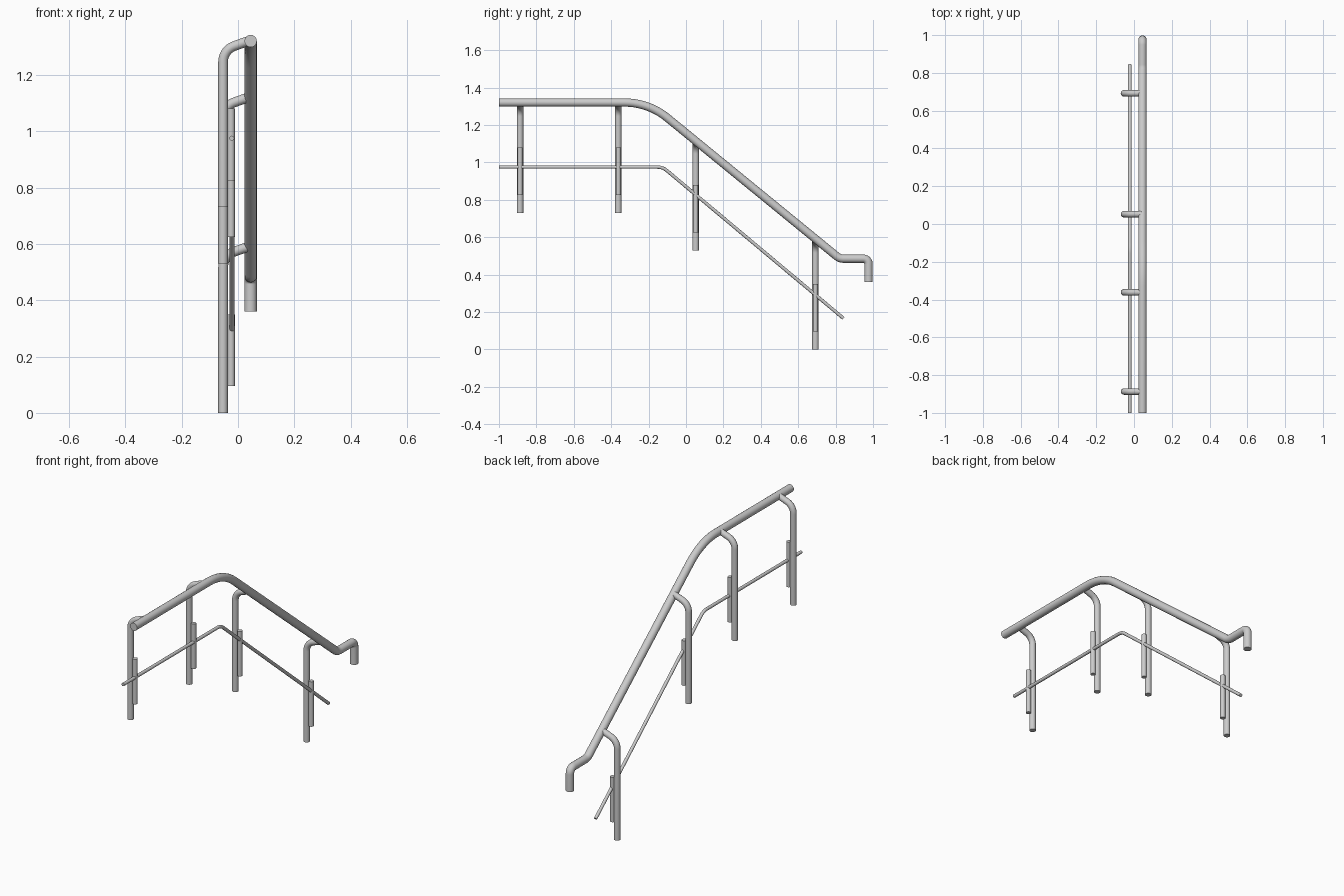
import bpy, math
from mathutils import Vector

if "Cube" in bpy.data.objects:
    bpy.data.objects.remove(bpy.data.objects["Cube"])


def fillet(points, radii, steps=10):
    """Round each inner corner of a path with a true arc; radii has one value per corner."""
    pts = [Vector(p) for p in points]
    out = [pts[0]]
    for i, r in enumerate(radii, start=1):
        a = (pts[i - 1] - pts[i]).normalized()
        b = (pts[i + 1] - pts[i]).normalized()
        half = a.angle(b) / 2
        centre = pts[i] + (a + b).normalized() * (r / math.sin(half))
        start = pts[i] + a * (r / math.tan(half)) - centre
        end = pts[i] + b * (r / math.tan(half)) - centre
        for k in range(steps + 1):
            out.append(centre + start.slerp(end, k / steps) * r)
    out.append(pts[-1])
    return out


def tube(name, path, radius):
    """Capped round tube swept along a path, turned into a mesh."""
    curve = bpy.data.curves.new(name, 'CURVE')
    curve.dimensions = '3D'
    curve.bevel_depth = radius
    curve.bevel_resolution = 6
    curve.use_fill_caps = True
    spline = curve.splines.new('POLY')
    spline.points.add(len(path) - 1)
    for point, co in zip(spline.points, path):
        point.co = (*co, 1)
    obj = bpy.data.objects.new(name, curve)
    bpy.context.collection.objects.link(obj)
    bpy.ops.object.select_all(action='DESELECT')
    obj.select_set(True)
    bpy.context.view_layer.objects.active = obj
    bpy.ops.object.convert(target='MESH')
    bpy.ops.object.shade_smooth_by_angle(angle=math.radians(40))
    return bpy.context.object


# Handrail: level landing, slope, short level end, downturned tip
RAIL_X = 0.045
rail = [(RAIL_X, y, z) for y, z in
        [(-1, 1.32), (-0.2, 1.32), (0.822, 0.485), (0.976, 0.485), (0.976, 0.36)]]
tube("handrail", fillet(rail, [0.36, 0.06, 0.028]), 0.022)

# Thin lower rail
LOW_X = -0.022
low = [(LOW_X, -1, 0.975), (LOW_X, -0.125, 0.975), (LOW_X, 0.842, 0.166)]
tube("lower_rail", fillet(low, [0.08]), 0.009)

# Posts curving over into the handrail, each with a short sleeve holding the lower rail
for i, (y, base) in enumerate([(-0.887, 0.73), (-0.362, 0.73), (0.052, 0.53), (0.692, 0.0)], 1):
    post = [(-0.053, y, base), (-0.053, y, base + 0.558), (0.042, y, base + 0.592)]
    tube(f"post_{i}", fillet(post, [0.06]), 0.0172)
    tube(f"rail_sleeve_{i}", [(-0.0245, y, base + 0.095), (-0.0245, y, base + 0.35)], 0.0135)
